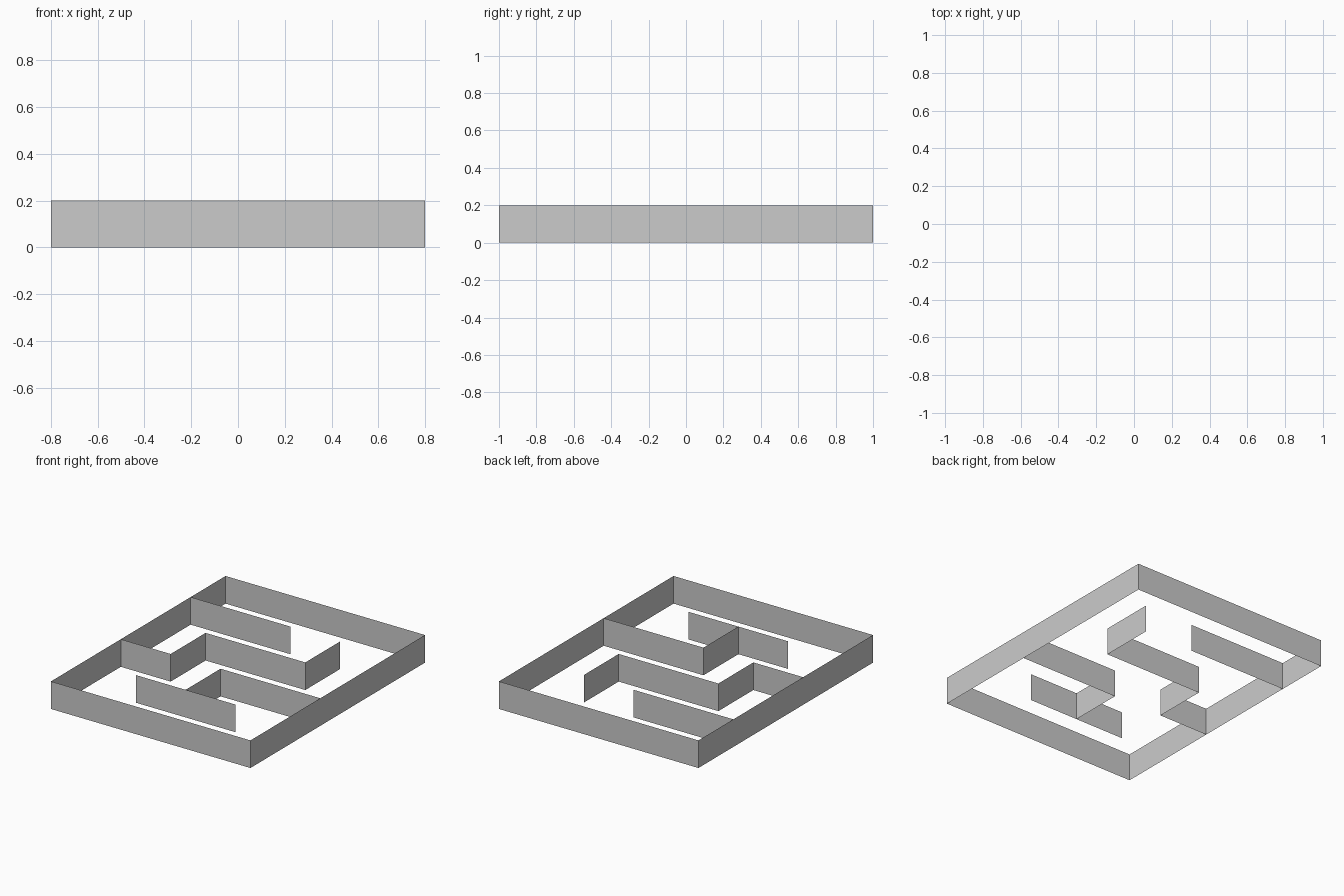
import bpy, bmesh

if "Cube" in bpy.data.objects:
    bpy.data.objects.remove(bpy.data.objects["Cube"])

HEIGHT = 0.2


def wall(name, path, closed=False):
    """Paper-thin wall: a plan path extruded straight up."""
    bm = bmesh.new()
    verts = [bm.verts.new((x, y, 0)) for x, y in path]
    edges = [bm.edges.new(pair) for pair in zip(verts, verts[1:])]
    if closed:
        edges.append(bm.edges.new((verts[-1], verts[0])))
    raised = bmesh.ops.extrude_edge_only(bm, edges=edges)["geom"]
    top = [v for v in raised if isinstance(v, bmesh.types.BMVert)]
    bmesh.ops.translate(bm, vec=(0, 0, HEIGHT), verts=top)
    bmesh.ops.recalc_face_normals(bm, faces=bm.faces)
    mesh = bpy.data.meshes.new(name)
    bm.to_mesh(mesh)
    bm.free()
    obj = bpy.data.objects.new(name, mesh)
    bpy.context.collection.objects.link(obj)
    return obj


# Outer boundary
wall("outer_wall", [(-0.8, -1), (0.8, -1), (0.8, 1), (-0.8, 1)], closed=True)

# Straight partition near the back
wall("back_partition", [(-0.8, 0.6), (0, 0.6)])

# Stepped partition through the middle
wall("stepped_partition",
     [(-0.8, -0.2), (-0.4, -0.2), (-0.4, 0.2), (0.4, 0.2), (0.4, 0.6)])

# Bent partition from the right wall, meeting the free front wall
wall("bent_partition", [(0.8, -0.2), (0, -0.2), (0, -0.6)])
wall("front_partition", [(-0.4, -0.6), (0, -0.6), (0.4, -0.6)])
